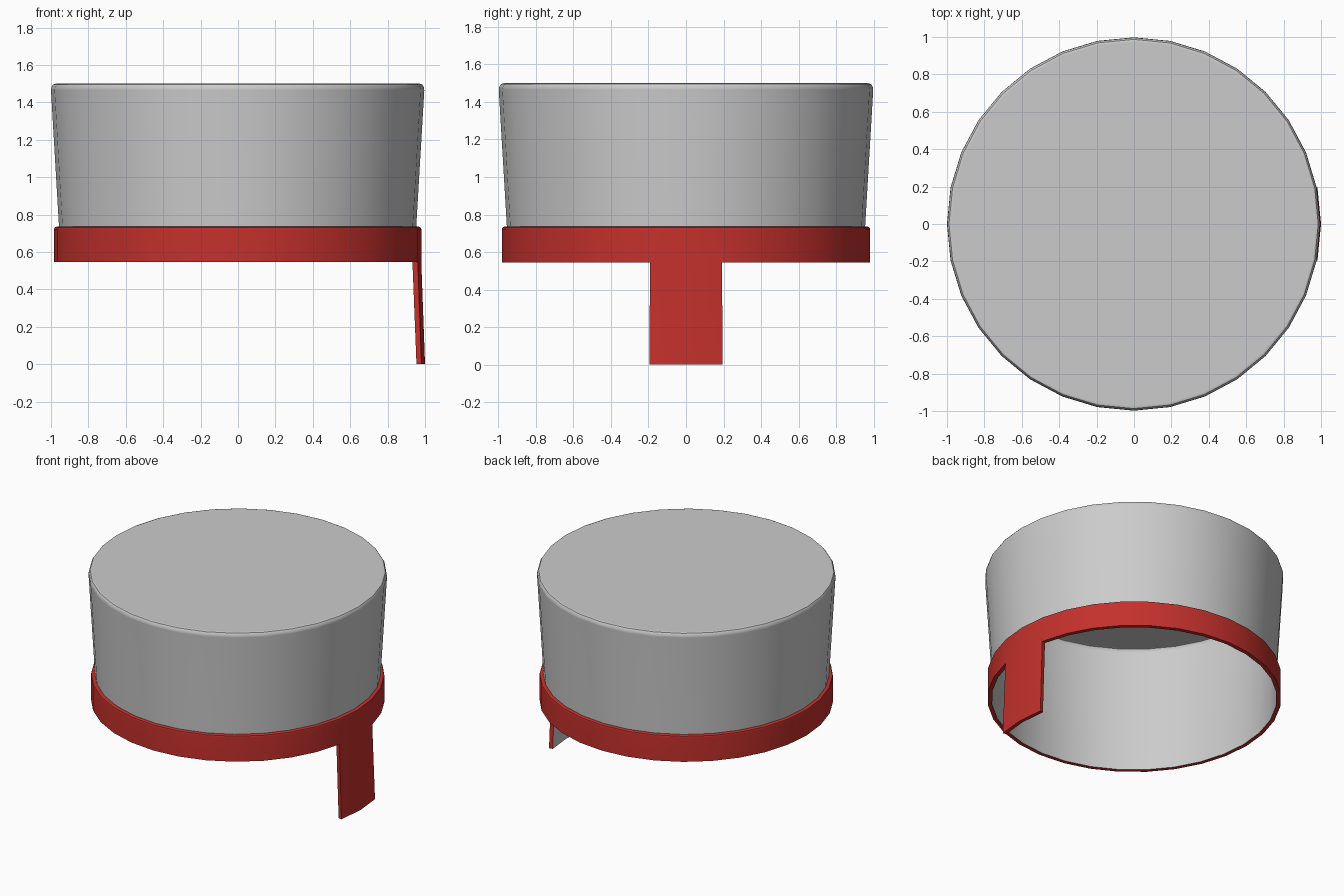
import bpy, bmesh, math

if "Cube" in bpy.data.objects:
    bpy.data.objects.remove(bpy.data.objects["Cube"])

N = 32            # sides around the cap
SHIFT = -0.002    # keeps the whole model centred with the tab


def sweep(bm, profile, segments):
    """Revolve an (r, z) profile over the given segment indices."""
    for i in segments:
        for (r0, z0), (r1, z1) in zip(profile, profile[1:]):
            corners = []
            for r, z, k in ((r0, z0, i), (r0, z0, i + 1), (r1, z1, i + 1), (r1, z1, i)):
                a = 2 * math.pi * (k % N) / N
                corners.append(bm.verts.new((r * math.cos(a) + SHIFT, r * math.sin(a), z)))
            bm.faces.new(corners)


def finish(bm, name, color=None):
    bmesh.ops.remove_doubles(bm, verts=bm.verts[:], dist=1e-5)
    mesh = bpy.data.meshes.new(name)
    bm.to_mesh(mesh)
    bm.free()
    obj = bpy.data.objects.new(name, mesh)
    bpy.context.collection.objects.link(obj)
    if color:
        mat = bpy.data.materials.new(name + "_red")
        mat.diffuse_color = color
        mat.use_nodes = True
        mat.node_tree.nodes["Principled BSDF"].inputs["Base Color"].default_value = mat.diffuse_color
        mesh.materials.append(mat)
    bpy.ops.object.select_all(action='DESELECT')
    bpy.context.view_layer.objects.active = obj
    obj.select_set(True)
    bpy.ops.object.shade_smooth_by_angle(angle=math.radians(35))
    mod = obj.modifiers.new("weighted_normals", 'WEIGHTED_NORMAL')
    mod.keep_sharp = True
    return obj


ALL = range(N)
TAB = (0, N - 1)                  # the two facets on the +x side
REST = range(1, N - 1)

# Tapered cap with rounded top edge, thin wall, open below
bm = bmesh.new()
sweep(bm, [(0.953, 0.545), (0.955, 0.735), (0.998, 1.465),
           (0.995, 1.483), (0.987, 1.495), (0.973, 1.5)], ALL)
bmesh.ops.remove_doubles(bm, verts=bm.verts[:], dist=1e-5)
rim = [e for e in bm.edges if e.is_boundary and all(v.co.z > 1.4 for v in e.verts)]
bmesh.ops.contextual_create(bm, geom=rim)
# Grey lining on the inside of the tab
bm_tab = [(0.975, 0.0), (0.953, 0.545)]
sweep(bm, bm_tab, TAB)
bm.normal_update()
finish(bm, "cap")

# Red band with its pull tab
bm = bmesh.new()
sweep(bm, [(0.982, 0.545), (0.982, 0.722), (0.978, 0.731), (0.969, 0.735), (0.955, 0.735)], ALL)
sweep(bm, [(0.953, 0.545), (0.982, 0.545)], REST)
sweep(bm, [(0.975, 0.0), (1.002, 0.0), (0.982, 0.545)], TAB)
# Side edges of the tab
for s in (-1, 1):
    a = s * 2 * math.pi / N
    loop = [(0.953, 0.545), (0.975, 0.0), (1.002, 0.0), (0.982, 0.545)]
    if s > 0:
        loop.reverse()
    bm.faces.new([bm.verts.new((r * math.cos(a) + SHIFT, r * math.sin(a), z)) for r, z in loop])
finish(bm, "band_with_tab", (0.55, 0.03, 0.025, 1))
